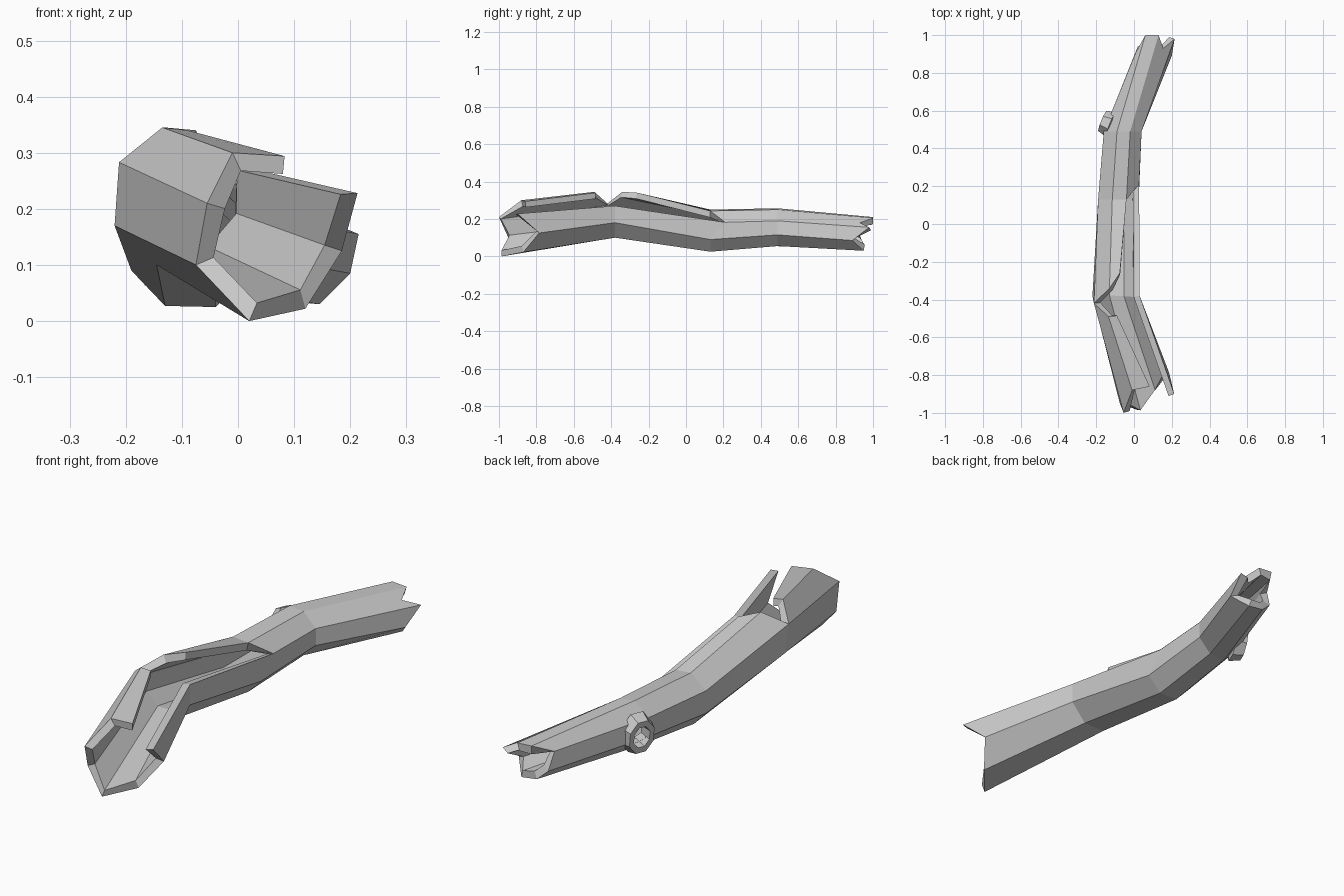
import bpy, bmesh
from mathutils import Vector, Matrix

if "Cube" in bpy.data.objects:
    bpy.data.objects.remove(bpy.data.objects["Cube"])

# Octagonal rings along the trunk, order:
# bottom-left, bottom-right, right-low, right-high, top-right, top-left, left-high, left-low
def ring(y, xz):
    return [(x, y, z) for x, z in xz]

front = [(.02, -.985, 0), (.12, -.87, .022), (.185, -.785, .125), (.213, -.9, .228),
         (.083, -.86, .294), (-.01, -.88, .30), (-.055, -1, .21), (-.075, -.95, .10)]
bend = ring(-.38, [(-.145, .10), (-.04, .10), (.03, .18), (.03, .27),
                   (-.09, .34), (-.135, .345), (-.21, .285), (-.22, .17)])
bend[6] = (-.212, -.42, .283)
middle = ring(.13, [(-.13, .027), (-.04, .025), (.025, .09), (.027, .18),
                    (-.04, .243), (-.115, .25), (-.19, .19), (-.19, .09)])
middle[3] = (.027, .21, .182)
knee = ring(.49, [(-.10, .055), (-.02, .055), (.04, .115), (.04, .19),
                  (-.02, .25), (-.09, .257), (-.16, .20), (-.16, .115)])
back = [(.07, .95, .04), (.145, .95, .03), (.20, .89, .085), (.215, .98, .155),
        (.13, 1, .205), (.06, 1, .21), (.01, .91, .165), (.02, .94, .085)]

bm = bmesh.new()
R = [[bm.verts.new(p) for p in r] for r in (front, bend, middle, knee, back)]

# Walls: strips 3-5 of the first two spans are broken and made separately
for s in range(4):
    for i in range(8):
        if (s < 2 and i in (3, 4, 5)) or (s == 3 and i == 3):
            continue
        j = (i + 1) % 8
        bm.faces.new((R[s][i], R[s][j], R[s + 1][j], R[s + 1][i]))

# Broken top: front flap and rear flap with a gap at the bend
top_a, tip_a = R[1][5], R[1][4]
top_a.co.y, tip_a.co.y = -.49, -.485
top_b = bm.verts.new((-.13, -.34, .345))
tip_b = bm.verts.new((-.075, -.26, .34))
notch = bm.verts.new((.155, .93, .18))
for f in ((R[0][4], R[0][5], top_a, tip_a), (R[0][5], R[0][6], R[1][6], top_a),
          (tip_b, top_b, R[2][5], R[2][4]), (top_b, R[1][6], R[2][6], R[2][5]),
          (R[3][3], R[3][4], R[4][4], notch, R[4][3])):
    bm.faces.new(f)
bmesh.ops.recalc_face_normals(bm, faces=bm.faces)
low = min(bm.faces, key=lambda f: f.calc_center_median().z)
if low.normal.z > 0:
    bmesh.ops.reverse_faces(bm, faces=bm.faces)

def add(name, b):
    me = bpy.data.meshes.new(name)
    b.to_mesh(me)
    b.free()
    o = bpy.data.objects.new(name, me)
    bpy.context.collection.objects.link(o)
    return o

log = add("hollow_log", bm)
shell = log.modifiers.new("wall", 'SOLIDIFY')
shell.thickness, shell.offset, shell.use_even_offset = .032, -1, True

# Branch stub: flared octagonal lip with an open hole
out = Vector((-.92, .38, -.12)).normalized()
side = Vector((.38, .92, 0)).normalized()
up = side.cross(out)
if up.z < 0:
    up = -up
centre = Vector((-.165, .545, .135))

def loops(b, profile):
    from math import cos, sin, pi
    return [[b.verts.new(centre + out * d + side * (r * .8 * cos((k + .5) * pi / 4))
                         + up * (r * sin((k + .5) * pi / 4))) for k in range(8)]
            for d, r in profile]

def tube(b, L):
    for A, B in zip(L, L[1:]):
        for k in range(8):
            b.faces.new((A[k], A[k - 1], B[k - 1], B[k]))

b = bmesh.new()
L = loops(b, [(-.05, .095), (0, .078), (0, .05), (-.06, .046)])
tube(b, L + [L[0]])
bmesh.ops.recalc_face_normals(b, faces=b.faces)
stub = add("branch_stub", b)

b = bmesh.new()
L = loops(b, [(-.075, .047), (.06, .047)])
tube(b, L)
b.faces.new(L[0])
b.faces.new(L[1])
bmesh.ops.recalc_face_normals(b, faces=b.faces)
cutter = add("stub_hole_cutter", b)
cutter.hide_render = True
cutter.hide_set(True)
cut = log.modifiers.new("stub_hole", 'BOOLEAN')
cut.operation, cut.object, cut.solver = 'DIFFERENCE', cutter, 'EXACT'
